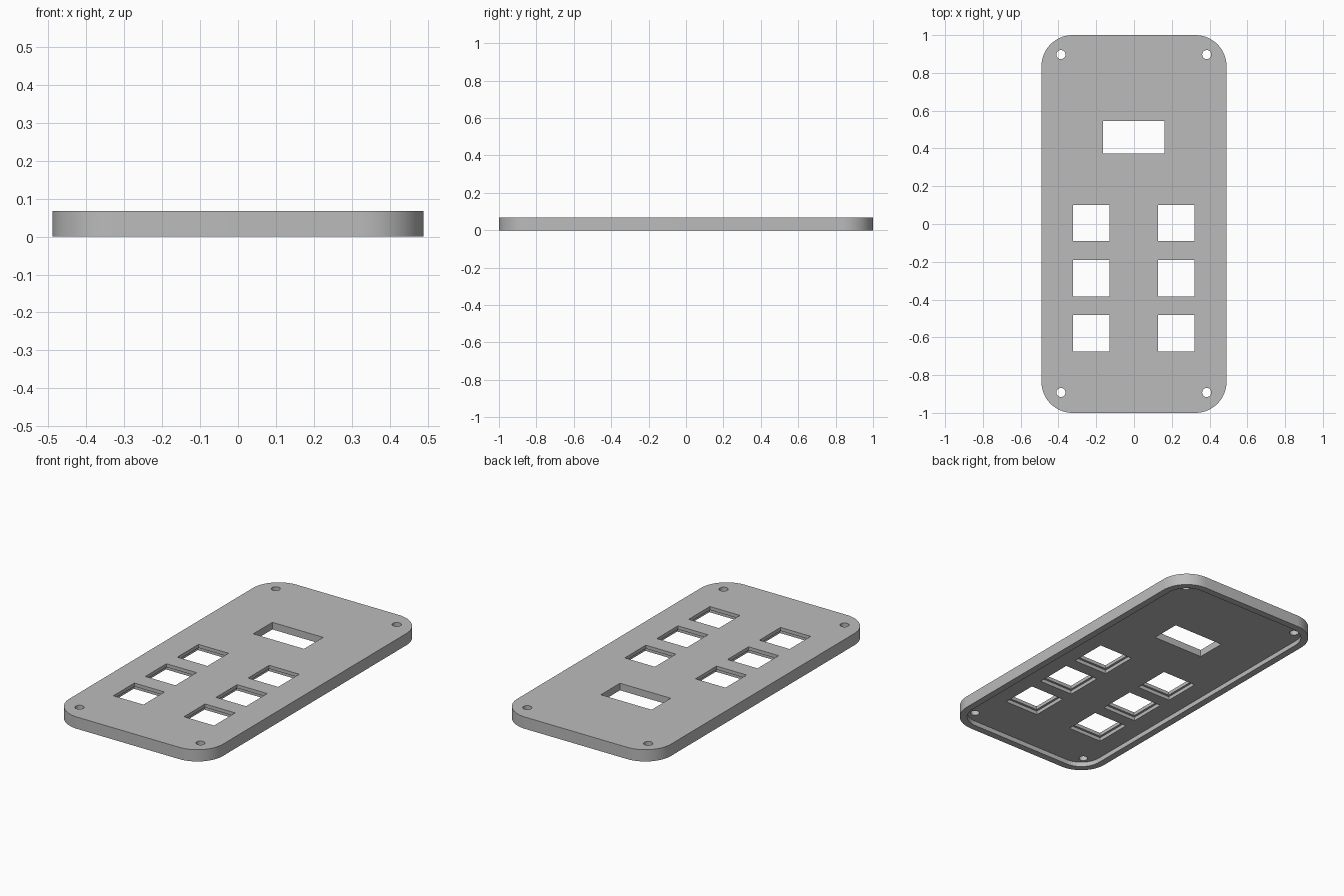
import bpy, bmesh, math

cube = bpy.data.objects.get("Cube")
if cube:
    bpy.data.objects.remove(cube, do_unlink=True)

grey = bpy.data.materials.new("plain grey")
grey.use_nodes = True
colour = (0.5, 0.5, 0.5, 1)
grey.diffuse_color = colour
grey.node_tree.nodes["Principled BSDF"].inputs["Base Color"].default_value = colour

W, L, H = 0.49, 1.0, 0.068    # half width, half length, thickness
RADIUS, RIM, POCKET = 0.165, 0.04, 0.027
STEP = 0.048                  # height of the ledge around each key hole


def prism(name, outline, z0, z1):
    """Upright solid with the given outline."""
    bm = bmesh.new()
    face = bm.faces.new([bm.verts.new((x, y, z0)) for x, y in outline])
    top = bmesh.ops.extrude_face_region(bm, geom=[face])["geom"]
    bmesh.ops.translate(bm, vec=(0, 0, z1 - z0),
                        verts=[v for v in top if isinstance(v, bmesh.types.BMVert)])
    bmesh.ops.recalc_face_normals(bm, faces=bm.faces)
    mesh = bpy.data.meshes.new(name)
    bm.to_mesh(mesh)
    bm.free()
    mesh.materials.append(grey)
    obj = bpy.data.objects.new(name, mesh)
    bpy.context.collection.objects.link(obj)
    return obj


def rounded(w, l, r, steps=16):
    pts = []
    for q, (sx, sy) in enumerate([(1, 1), (-1, 1), (-1, -1), (1, -1)]):
        for i in range(steps + 1):
            a = (q + i / steps) * math.pi / 2
            pts.append((sx * (w - r) + r * math.cos(a), sy * (l - r) + r * math.sin(a)))
    return pts


def rect(cx, cy, w, l):
    return [(cx + sx * w, cy + sy * l) for sx, sy in [(1, 1), (-1, 1), (-1, -1), (1, -1)]]


def circle(cx, cy, r, n=32):
    return [(cx + r * math.cos(2 * math.pi * i / n), cy + r * math.sin(2 * math.pi * i / n))
            for i in range(n)]


plate = prism("cover_plate", rounded(W, L, RADIUS), 0, H)


def cut(outline, z0, z1):
    cutter = prism("cutter", outline, z0, z1)
    cutter.hide_render = True
    mod = plate.modifiers.new("cut", 'BOOLEAN')
    mod.operation, mod.solver, mod.object = 'DIFFERENCE', 'EXACT', cutter
    bpy.context.view_layer.objects.active = plate
    bpy.ops.object.modifier_apply(modifier=mod.name)
    bpy.data.objects.remove(cutter, do_unlink=True)


# Hollow underside with a thin rim
cut(rounded(W - RIM, L - RIM, RADIUS - RIM), -0.1, POCKET)

# Display window
cut(rect(-0.001, 0.459, 0.162, 0.087), -0.1, 0.2)

# Key holes, each with a wider ledge underneath
for x in (-0.227, 0.224):
    for row in range(3):
        y = 0.005 - 0.292 * row
        cut(rect(x, y, 0.109, 0.109), -0.1, STEP)
        cut(rect(x, y, 0.096, 0.096), -0.1, 0.2)

# Corner screw holes
for x in (-0.387, 0.385):
    for y in (-0.892, 0.897):
        cut(circle(x, y, 0.024), -0.1, 0.2)

bpy.ops.object.select_all(action='DESELECT')
plate.select_set(True)
bpy.context.view_layer.objects.active = plate
bpy.ops.object.shade_smooth_by_angle(angle=math.radians(30))
